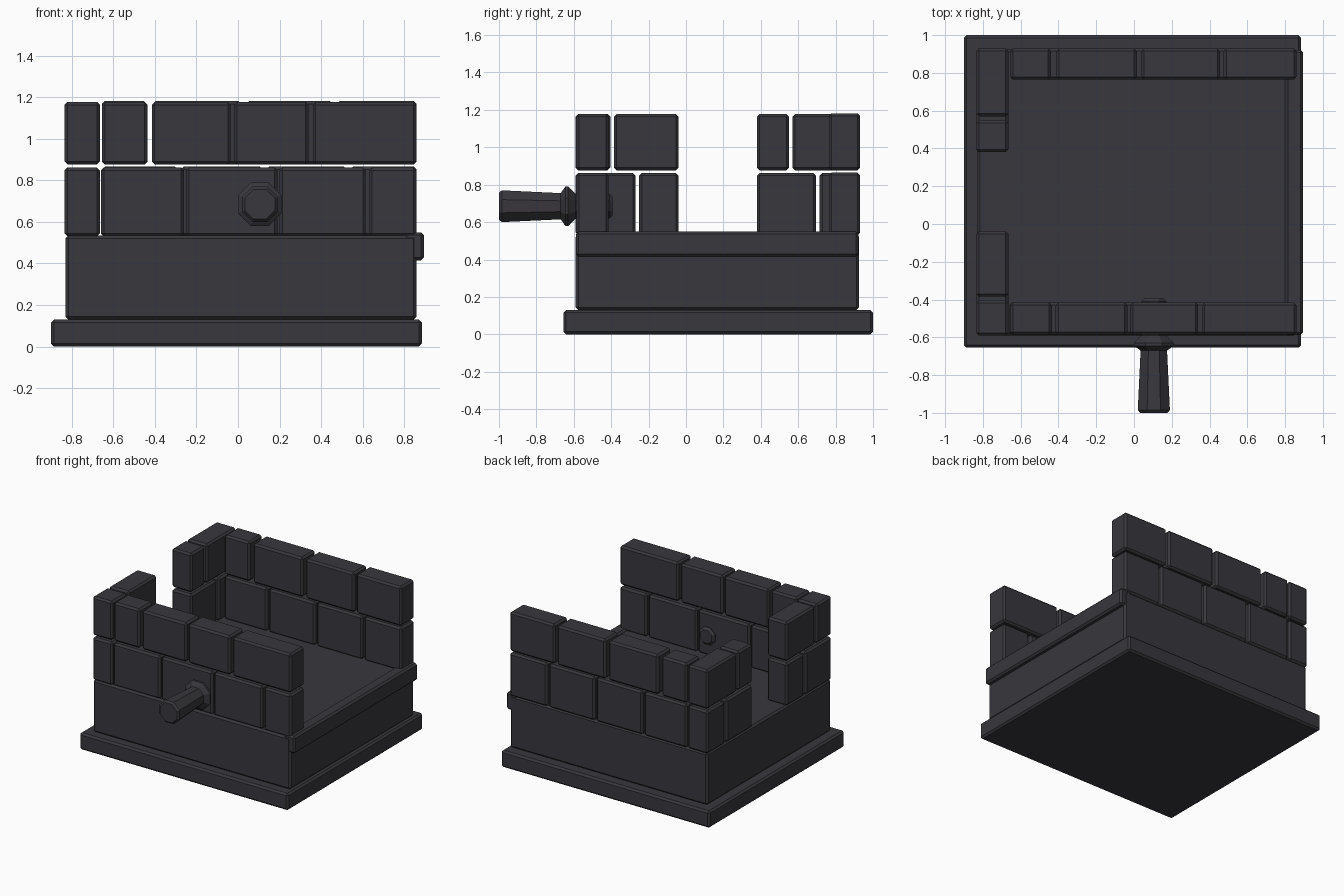
import bpy, bmesh, math
from mathutils import Matrix

if "Cube" in bpy.data.objects:
    bpy.data.objects.remove(bpy.data.objects["Cube"])

stone = bpy.data.materials.new("dark stone")
stone.diffuse_color = (0.040, 0.038, 0.046, 1)
stone.use_nodes = True
stone.node_tree.nodes["Principled BSDF"].inputs["Base Color"].default_value = stone.diffuse_color


def finish(name, bm):
    bmesh.ops.recalc_face_normals(bm, faces=bm.faces[:])
    me = bpy.data.meshes.new(name)
    bm.to_mesh(me)
    bm.free()
    me.materials.append(stone)
    ob = bpy.data.objects.new(name, me)
    bpy.context.collection.objects.link(ob)
    return ob


def block(name, x0, x1, y0, y1, z0, z1, bevel=0.014):
    bm = bmesh.new()
    m = Matrix.Translation(((x0 + x1) / 2, (y0 + y1) / 2, (z0 + z1) / 2))
    bmesh.ops.create_cube(bm, size=1, matrix=m @ Matrix.Diagonal((x1 - x0, y1 - y0, z1 - z0, 1)))
    bmesh.ops.bevel(bm, geom=bm.edges[:], offset=bevel, segments=1, affect='EDGES')
    return finish(name, bm)


# plinth, body and the ledge on the open side
block("plinth", -0.90, 0.885, -0.655, 1.0, 0.0, 0.13)
block("body", -0.83, 0.86, -0.59, 0.925, 0.13, 0.535)
block("side_ledge", 0.80, 0.895, -0.588, 0.922, 0.415, 0.55)

# brick courses: (bottom, top) and the brick spans in each wall
LOW, HIGH = (0.53, 0.862), (0.877, 1.178)
front = {LOW: [(-0.66, -0.26), (-0.25, 0.19), (0.20, 0.615), (0.63, 0.86)],
         HIGH: [(-0.655, -0.435), (-0.415, -0.035), (-0.02, 0.34), (0.36, 0.86)]}
back = {LOW: [(-0.655, -0.29), (-0.275, 0.12), (0.135, 0.525), (0.54, 0.86)],
        HIGH: [(-0.655, -0.44), (-0.41, 0.015), (0.04, 0.455), (0.475, 0.86)]}
left = {LOW: [(-0.59, -0.27), (-0.25, -0.04), (0.38, 0.695), (0.715, 0.93)],
        HIGH: [(-0.59, -0.405), (-0.385, -0.04), (0.38, 0.55), (0.57, 0.93)]}

for course, label in ((LOW, "low"), (HIGH, "high")):
    for i, (a, b) in enumerate(front[course]):
        block(f"front_brick_{label}_{i}", a, b, -0.585, -0.415, *course)
    for i, (a, b) in enumerate(back[course]):
        block(f"back_brick_{label}_{i}", a, b, 0.765, 0.93, course[0], course[1] + 0.004)
    for i, (a, b) in enumerate(left[course]):
        block(f"left_brick_{label}_{i}", -0.835, -0.665, a, b, *course)

# octagonal peg with collar, running through the front wall
profile = [(-1.0, 0.072), (-0.985, 0.085), (-0.67, 0.070), (-0.645, 0.105),
           (-0.63, 0.105), (-0.59, 0.066), (-0.41, 0.066), (-0.392, 0.05)]
bm = bmesh.new()
rings = []
for y, r in profile:
    R = r / math.cos(math.pi / 8)
    rings.append([bm.verts.new((0.105 + R * math.cos((k + 0.5) * math.pi / 4), y,
                                0.685 + R * math.sin((k + 0.5) * math.pi / 4))) for k in range(8)])
for p, q in zip(rings, rings[1:]):
    for k in range(8):
        bm.faces.new((p[k], p[(k + 1) % 8], q[(k + 1) % 8], q[k]))
bm.faces.new(rings[0])
bm.faces.new(rings[-1])
finish("peg", bm)
